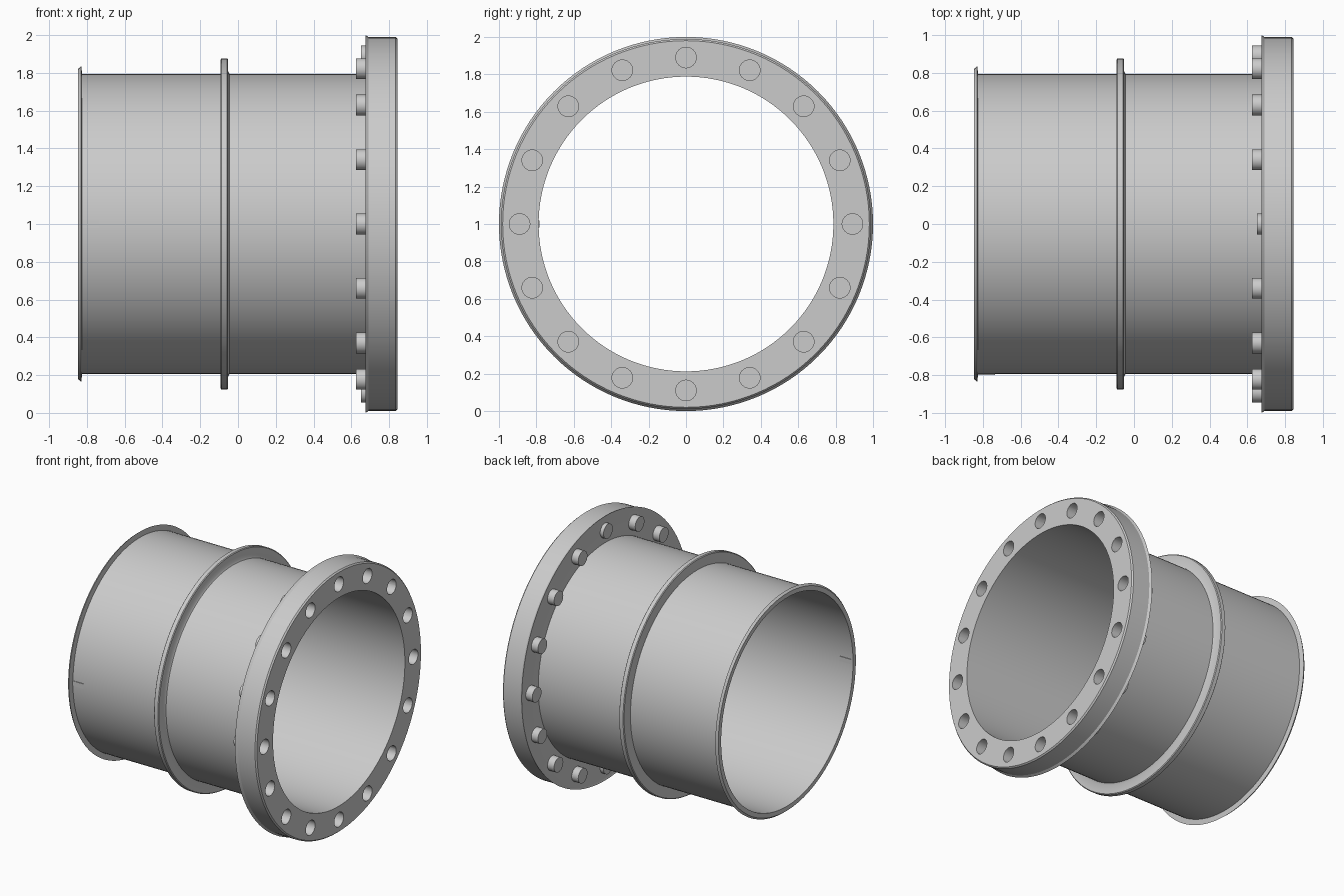
import bpy, bmesh, math
from mathutils import Matrix, Vector

if "Cube" in bpy.data.objects:
    bpy.data.objects.remove(bpy.data.objects["Cube"])

grey = bpy.data.materials.new("plain grey")
grey.use_nodes = True
grey.diffuse_color = (0.6, 0.6, 0.6, 1)
grey.node_tree.nodes["Principled BSDF"].inputs["Base Color"].default_value = (0.6, 0.6, 0.6, 1)

AXIS_Z = 1.0
BORE, SHELL = 0.788, 0.795
BOLT_CIRCLE, BOLT_RADIUS, BOLTS = 0.89, 0.055, 16
FLANGE_BACK, FLANGE_FRONT = 0.68, 0.845


def finish(bm, name):
    mesh = bpy.data.meshes.new(name)
    bm.to_mesh(mesh)
    bm.free()
    mesh.materials.append(grey)
    obj = bpy.data.objects.new(name, mesh)
    bpy.context.collection.objects.link(obj)
    return obj


def activate(obj):
    bpy.ops.object.select_all(action='DESELECT')
    obj.select_set(True)
    bpy.context.view_layer.objects.active = obj


def smooth(obj):
    activate(obj)
    bpy.ops.object.shade_smooth_by_angle(angle=math.radians(30))


def revolve(name, profile, steps=128):
    """Turn a closed (x, radius) profile about the pipe axis."""
    bm = bmesh.new()
    rings = []
    for i in range(steps):
        a = math.tau * i / steps
        rings.append([bm.verts.new((x, r * math.sin(a), AXIS_Z + r * math.cos(a)))
                      for x, r in profile])
    n = len(profile)
    for i in range(steps):
        p, q = rings[i], rings[(i + 1) % steps]
        for j in range(n):
            k = (j + 1) % n
            bm.faces.new((p[j], p[k], q[k], q[j]))
    bmesh.ops.recalc_face_normals(bm, faces=bm.faces)
    return finish(bm, name)


def add_rod(bm, index, x0, x1):
    """Capped cylinder along x at one place on the bolt circle."""
    a = math.tau * index / BOLTS
    centre = Vector(((x0 + x1) / 2, BOLT_CIRCLE * math.sin(a),
                     AXIS_Z + BOLT_CIRCLE * math.cos(a)))
    matrix = Matrix.Translation(centre) @ Matrix.Rotation(math.pi / 2, 4, 'Y')
    bmesh.ops.create_cone(bm, cap_ends=True, segments=32, radius1=BOLT_RADIUS,
                          radius2=BOLT_RADIUS, depth=x1 - x0, matrix=matrix)


# Thin pipe shell, flared end rim and middle collar
smooth(revolve("pipe_shell", [(-0.846, BORE), (-0.846, SHELL),
                              (FLANGE_BACK, SHELL), (FLANGE_BACK, BORE)]))
smooth(revolve("end_rim", [(-0.846, SHELL), (-0.846, 0.822),
                           (-0.83, 0.835), (-0.825, SHELL)]))
smooth(revolve("middle_collar", [(-0.092, SHELL), (-0.092, 0.871), (-0.087, 0.877),
                                 (-0.057, 0.877), (-0.052, 0.871), (-0.052, 0.808),
                                 (-0.045, SHELL)]))

# Flange with a raised back lip and a bevelled front edge
flange = revolve("flange", [(FLANGE_BACK, BORE), (FLANGE_BACK, 0.985), (0.675, 1.0),
                            (0.692, 0.989), (0.835, 0.989),
                            (FLANGE_FRONT, 0.98), (FLANGE_FRONT, BORE)])

# Bolt holes cut through the flange
bm = bmesh.new()
for i in range(BOLTS):
    add_rod(bm, i, FLANGE_BACK - 0.1, FLANGE_FRONT + 0.1)
cutter = finish(bm, "hole_cutter")
cutter.hide_render = True
cut = flange.modifiers.new("holes", 'BOOLEAN')
cut.operation = 'DIFFERENCE'
cut.solver = 'EXACT'
cut.object = cutter
activate(flange)
bpy.ops.object.modifier_apply(modifier=cut.name)
bpy.data.objects.remove(cutter)
smooth(flange)

# Blind sockets behind the holes; the top and bottom ones are shorter
bm = bmesh.new()
for i in range(BOLTS):
    add_rod(bm, i, 0.652 if i % (BOLTS // 2) == 0 else 0.625, FLANGE_BACK)
front_caps = [f for f in bm.faces if f.normal.x > 0.9]
bmesh.ops.delete(bm, geom=front_caps, context='FACES')
smooth(finish(bm, "bolt_sockets"))

# Small alignment key through the shell near the rim
bm = bmesh.new()
bmesh.ops.create_cube(bm, size=1, matrix=Matrix.Translation((-0.785, -0.791, AXIS_Z))
                      @ Matrix.Diagonal((0.1, 0.016, 0.036, 1)))
finish(bm, "alignment_key")
